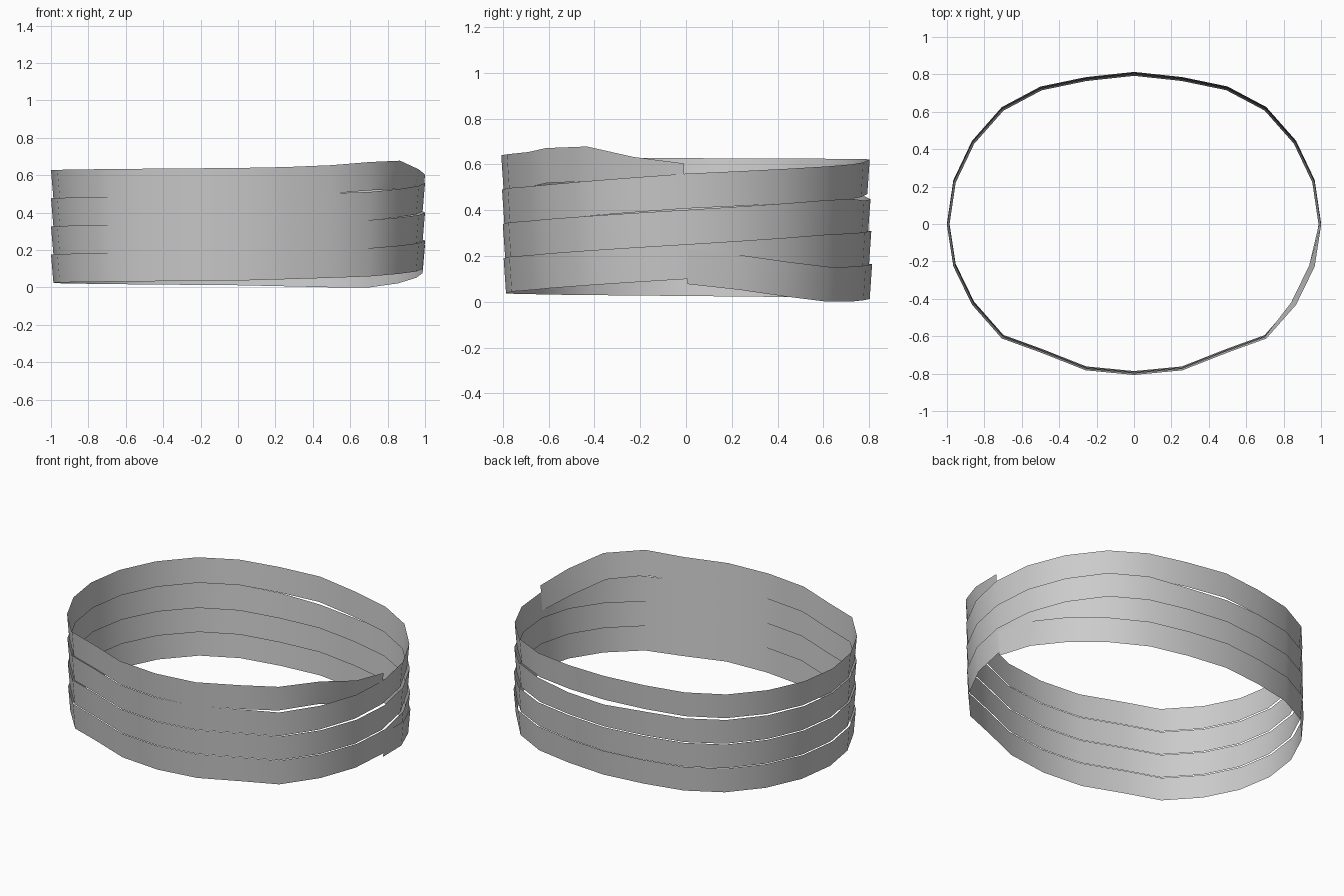
import bpy, bmesh, math

if "Cube" in bpy.data.objects:
    bpy.data.objects.remove(bpy.data.objects["Cube"])

# half outlines of the loop, one value per 15 degrees
X = [math.cos(math.radians(15 * i)) for i in range(13)]
BACK = [0, .23, .44, .62, .73, .78, .808]
FRONT = [0, .22, .425, .605, .68, .775, .80]

# bottom-edge height along the ribbon, keyed by step (24 steps per turn)
KEYS = [(0, .08), (1, .055), (2, .025), (3, .003), (4, .004), (6, .015)]
for lap in range(4):
    o = 24 * lap
    h = .15 * lap
    if 0 < lap < 3:
        KEYS += [(o, h - .048), (o + 3, h - .005), (o + 6, h + .01)]
    if lap == 3:
        KEYS += [(o, .41), (o + 3, .442), (o + 5, .46), (o + 6, .473)]
    KEYS += [(o + 12, h + .028), (o + 18, h + .04)]
    if lap < 3:
        KEYS += [(o + 21, h + .062)]
KEYS += [(91, .495), (92, .505), (93, .522), (94, .529), (95, .483), (96, .455)]


def height(s):
    for (a, za), (b, zb) in zip(KEYS, KEYS[1:]):
        if a <= s <= b:
            return za + (zb - za) * (s - a) / (b - a)


def outline(s):
    i = s % 24
    if i <= 12:
        return X[i], BACK[min(i, 12 - i)]
    i = 24 - i
    return X[i], -FRONT[min(i, 12 - i)]


# coiled ribbon: four slightly flared laps, each tucked into the one below
bm = bmesh.new()
rows = []
for s in range(97):
    x, y = outline(s)
    z = height(s)
    lean = .006 - .014 * s / 96
    tuck = .97 if s in (94, 95) else .987
    dip = .012 if s in (53, 54) else 0
    low = bm.verts.new((x * tuck, y * tuck + lean, z))
    top = bm.verts.new((x, y + lean, z + .152 - dip))
    rows.append((low, top))
for (a, b), (c, d) in zip(rows, rows[1:]):
    bm.faces.new((a, c, d, b))
zmin = min(v.co.z for v in bm.verts)
for v in bm.verts:
    v.co.z -= zmin
me = bpy.data.meshes.new("coiled_ribbon")
bm.to_mesh(me)
bm.free()
ribbon = bpy.data.objects.new("coiled_ribbon", me)
bpy.context.collection.objects.link(ribbon)
bpy.context.view_layer.objects.active = ribbon
ribbon.select_set(True)
bpy.ops.object.shade_smooth_by_angle(angle=math.radians(35))
